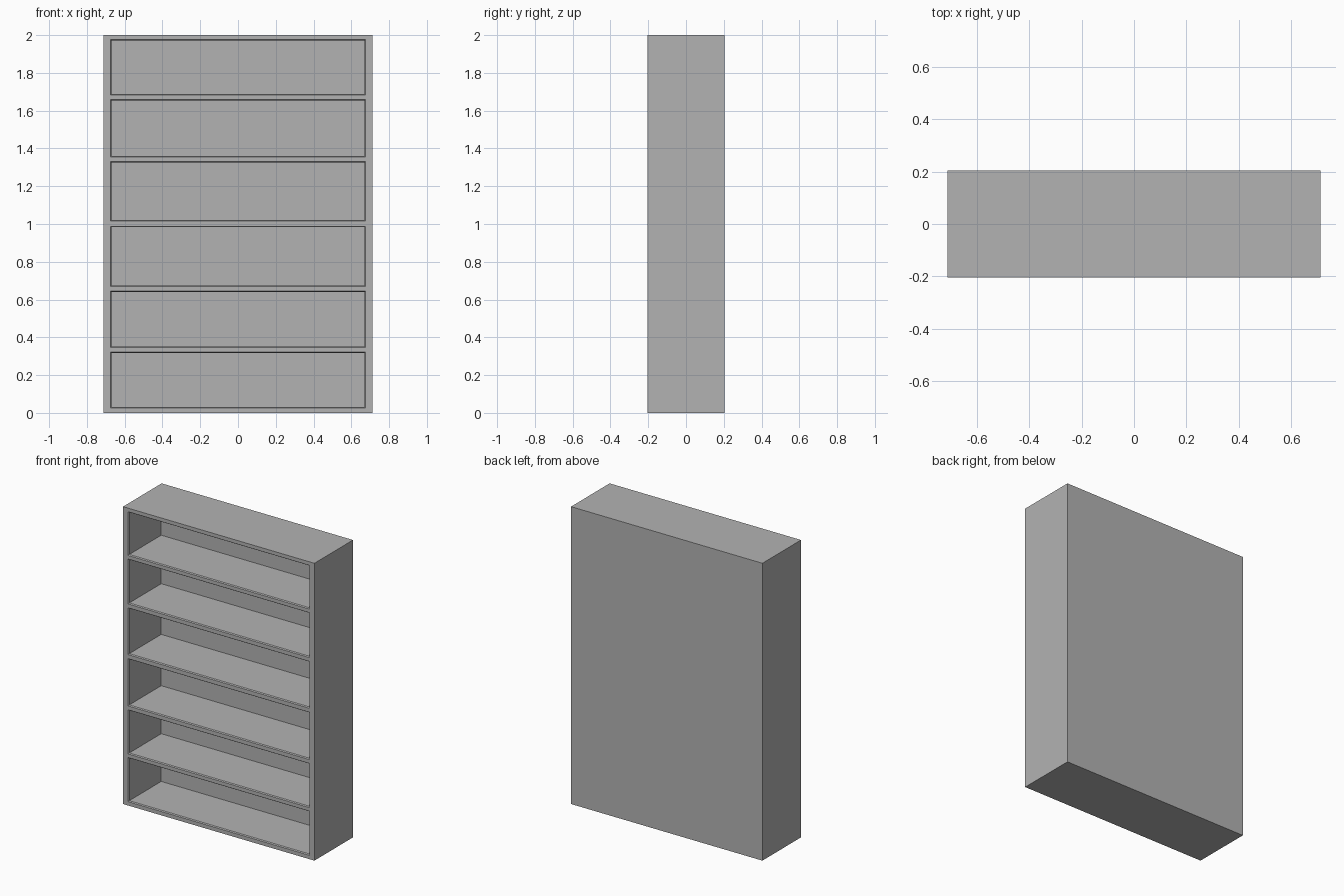
import bpy
import bmesh
from mathutils import Vector

cube = bpy.data.objects.get("Cube")
if cube:
    bpy.data.objects.remove(cube, do_unlink=True)

HALF_W, HALF_D, HEIGHT = 0.712, 0.205, 2.0
OPEN_W = 0.675          # half width of the openings
BACK_Y = 0.141          # inner face of the back panel
LIP = 0.007             # small chamfer around each opening
SHELVES = [(0.026, 0.323), (0.347, 0.644), (0.67, 0.988),
           (1.015, 1.33), (1.356, 1.658), (1.682, 1.976)]

grey = bpy.data.materials.new("neutral grey")
grey.use_nodes = True
color = (0.45, 0.45, 0.45, 1)
grey.diffuse_color = color
grey.node_tree.nodes["Principled BSDF"].inputs["Base Color"].default_value = color

bm = bmesh.new()

# front face divided into frame strips and shelf openings
xs = [-HALF_W, -OPEN_W, OPEN_W, HALF_W]
zs = [0] + [z for pair in SHELVES for z in pair] + [HEIGHT]
rows = [[bm.verts.new((x, -HALF_D, z)) for x in xs] for z in zs]
openings = []
for j in range(len(zs) - 1):
    for i in range(3):
        a, b = rows[j], rows[j + 1]
        face = bm.faces.new((a[i], a[i + 1], b[i + 1], b[i]))
        if i == 1 and j % 2:
            openings.append(face)

# solid carcass: a rear copy of the face joined by the outer sides
front_faces = bm.faces[:]
rear = bmesh.ops.extrude_face_region(bm, geom=front_faces, use_keep_orig=True)["geom"]
bmesh.ops.translate(bm, vec=Vector((0, 2 * HALF_D, 0)),
                    verts=[g for g in rear if isinstance(g, bmesh.types.BMVert)])
bmesh.ops.recalc_face_normals(bm, faces=bm.faces[:])

# chamfered lip, then the recess down to the back panel
bmesh.ops.inset_individual(bm, faces=openings, thickness=LIP, depth=-LIP)
recess = bmesh.ops.extrude_discrete_faces(bm, faces=openings)["faces"]
for v in {v for f in recess for v in f.verts}:
    v.co.y = BACK_Y
bmesh.ops.recalc_face_normals(bm, faces=bm.faces[:])

mesh = bpy.data.meshes.new("bookcase")
bm.to_mesh(mesh)
bm.free()
mesh.materials.append(grey)
bookcase = bpy.data.objects.new("bookcase", mesh)
bpy.context.collection.objects.link(bookcase)
